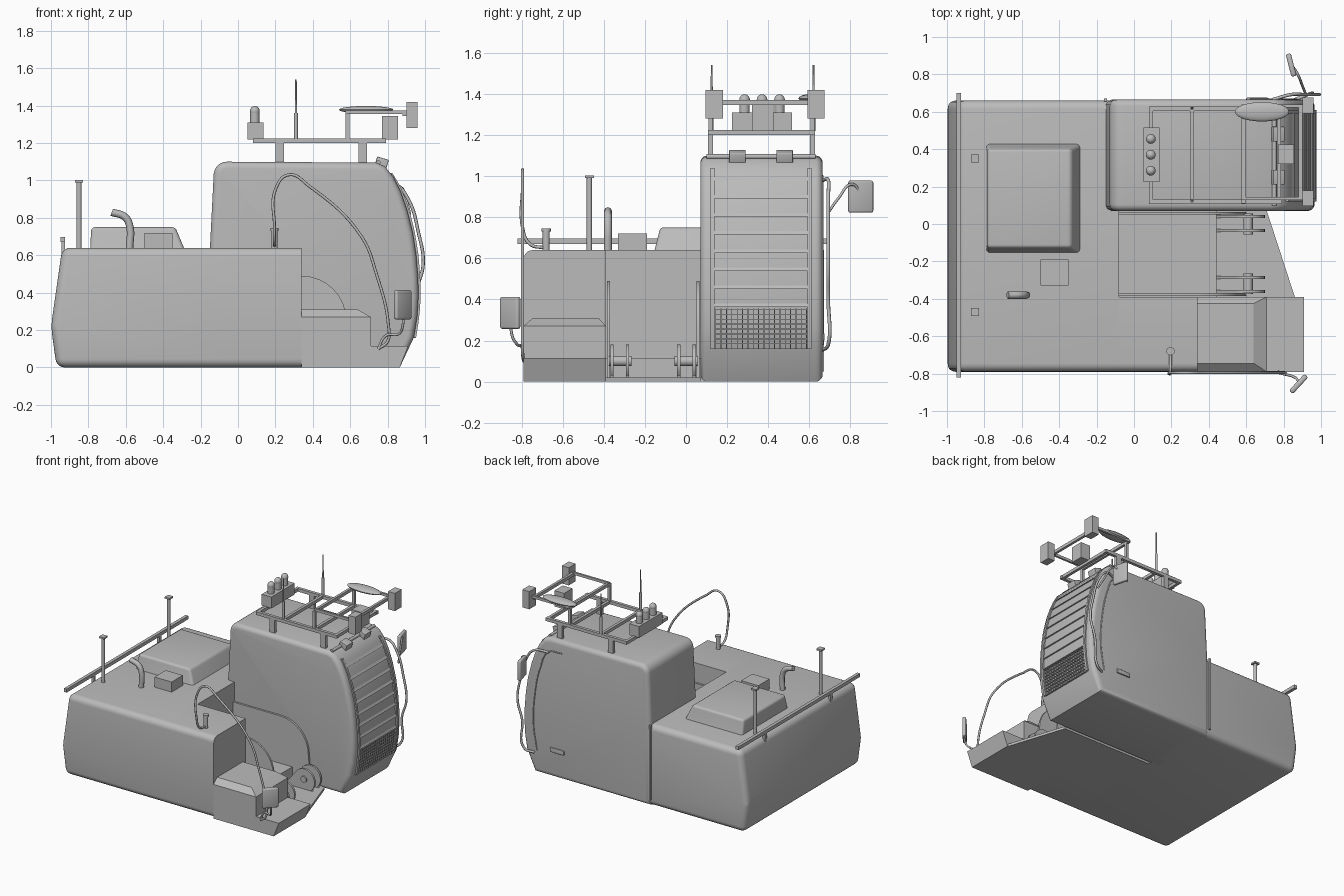
import bpy, bmesh, math
from mathutils import Vector, Matrix

old = bpy.data.objects.get("Cube")
if old:
    bpy.data.objects.remove(old, do_unlink=True)

GREY = (0.5, 0.5, 0.5, 1)
mat = bpy.data.materials.new("machine grey")
mat.use_nodes = True
mat.diffuse_color = GREY
mat.node_tree.nodes["Principled BSDF"].inputs["Base Color"].default_value = GREY


def finish(name, bm, smooth=True):
    bmesh.ops.recalc_face_normals(bm, faces=bm.faces)
    me = bpy.data.meshes.new(name)
    bm.to_mesh(me)
    bm.free()
    ob = bpy.data.objects.new(name, me)
    bpy.context.collection.objects.link(ob)
    me.materials.append(mat)
    if smooth:
        bpy.ops.object.select_all(action='DESELECT')
        ob.select_set(True)
        bpy.context.view_layer.objects.active = ob
        bpy.ops.object.shade_smooth_by_angle(angle=math.radians(35))
    return ob


def bevel(bm, rule, r, seg=5):
    edges = [e for e in bm.edges if rule(e.verts[0].co, e.verts[1].co)]
    bmesh.ops.bevel(bm, geom=edges, offset=r, segments=seg, profile=0.5, affect='EDGES')


def prism(name, pts, y0, y1, rule=None, r=0.0):
    """Side profile of (x, z) points pulled from y0 to y1."""
    bm = bmesh.new()
    f = bm.faces.new([bm.verts.new((x, y0, z)) for x, z in pts])
    out = bmesh.ops.extrude_face_region(bm, geom=[f])
    bmesh.ops.translate(bm, vec=(0, y1 - y0, 0),
                        verts=[v for v in out["geom"] if isinstance(v, bmesh.types.BMVert)])
    if rule:
        bevel(bm, rule, r)
    return finish(name, bm)


def box(name, x, y, z, r=0.0, tilt=None):
    bm = bmesh.new()
    size = Vector((x[1] - x[0], y[1] - y[0], z[1] - z[0]))
    mid = Vector((x[0] + x[1], y[0] + y[1], z[0] + z[1])) / 2
    bmesh.ops.create_cube(bm, size=1, matrix=Matrix.Diagonal(size).to_4x4())
    if r:
        bevel(bm, lambda a, b: True, r, 3)
    bm.transform(Matrix.Translation(mid) @ (tilt or Matrix()))
    return finish(name, bm, r > 0)


def rod(name, a, b, r, r2=None, sides=16):
    a, b = Vector(a), Vector(b)
    d = b - a
    bm = bmesh.new()
    m = Matrix.Translation((a + b) / 2) @ d.to_track_quat('Z', 'Y').to_matrix().to_4x4()
    bmesh.ops.create_cone(bm, cap_ends=True, segments=sides, radius1=r,
                          radius2=r if r2 is None else r2, depth=d.length, matrix=m)
    return finish(name, bm)


def ball(name, c, scale):
    bm = bmesh.new()
    bmesh.ops.create_uvsphere(bm, u_segments=24, v_segments=12, radius=1,
                              matrix=Matrix.Translation(c) @ Matrix.Diagonal(scale).to_4x4())
    return finish(name, bm)


def tube(name, pts, r):
    cu = bpy.data.curves.new(name, 'CURVE')
    cu.dimensions = '3D'
    cu.bevel_depth, cu.bevel_resolution, cu.resolution_u = r, 2, 8
    cu.use_fill_caps = True
    sp = cu.splines.new('BEZIER')
    sp.bezier_points.add(len(pts) - 1)
    for p, co in zip(sp.bezier_points, pts):
        p.co = co
        p.handle_left_type = p.handle_right_type = 'AUTO'
    ob = bpy.data.objects.new(name, cu)
    bpy.context.collection.objects.link(ob)
    cu.materials.append(mat)
    bpy.ops.object.select_all(action='DESELECT')
    ob.select_set(True)
    bpy.context.view_layer.objects.active = ob
    bpy.ops.object.convert(target='MESH')


# Rear body and right wing
END = -0.08
RIGHT, LEFT, INNER = -0.79, 0.66, -0.39
prism("rear_body", [(-0.97, 0), (-1, 0.22), (-0.94, 0.64), (END, 0.64), (END, 0)], RIGHT, LEFT,
      lambda a, b: not (abs(a.x - END) < 1e-4 and abs(b.x - END) < 1e-4), 0.045)
prism("right_wing", [(END, 0), (END, 0.64), (0.34, 0.64), (0.34, 0)], RIGHT, INNER,
      lambda a, b: a.y == b.y and a.z == b.z and a.y < -0.7, 0.045)
prism("right_step", [(0.34, 0), (0.34, 0.27), (0.71, 0.27), (0.71, 0.115), (0.91, 0.115),
                     (0.865, 0)], RIGHT, INNER)
step = box("step_tread", (0.34, 0.71), (RIGHT, INNER), (0.27, 0.31))
for v in step.data.vertices:
    if v.co.z > 0.3:
        v.co.y += 0.045 if v.co.y < -0.6 else -0.035
        v.co.x -= 0.07 if v.co.x > 0.5 else 0

# Boom bay floor, side plates and lugs
floor = box("bay_floor", (END, 0.8), (INNER, 0.07), (0, 0.02))
for v in floor.data.vertices:
    if v.co.x > 0.5:
        v.co.x = 0.71 if v.co.y > 0 else 0.86
box("bay_base", (END, 0.44), (INNER, 0.07), (0.02, 0.115))
arc = [(0.34 + 0.24 * math.sin(t * math.pi / 16), 0.25 + 0.24 * math.cos(t * math.pi / 16))
       for t in range(9)]
for y in (-0.385, 0.05):
    prism("bay_side_plate", [(END, 0.02), (END, 0.49)] + arc + [(0.6, 0.02)], y, y + 0.015)
lug = [(0.44, 0.02)] + [(0.61 + 0.09 * math.cos(a), 0.09 + 0.09 * math.sin(a))
                        for a in [math.pi * (0.75 - t / 12) for t in range(13)]] + [(0.68, 0.02)]
for y in (-0.36, -0.285, -0.035, 0.04):
    prism("boom_lug", lug, y - 0.008, y + 0.008)
for y in (-0.32, 0.0):
    rod("boom_pin", (0.61, y - 0.055, 0.1), (0.61, y + 0.055, 0.1), 0.025)

# Cab shell
FRONT = [(0.74, 1.095), (0.785, 1.075), (0.83, 1.02), (0.87, 0.94), (0.905, 0.84), (0.935, 0.72),
         (0.953, 0.6), (0.963, 0.48), (0.965, 0.38), (0.958, 0.27), (0.94, 0.16), (0.865, 0)]
back = [(-0.06 + 0.07 * math.cos(a), 1.03 + 0.07 * math.sin(a))
        for a in [math.pi * (0.97 - 0.47 * t / 6) for t in range(7)]]
prism("cab", [(-0.15, 0), (-0.15, 0.64)] + back + FRONT, 0.07, 0.665,
      lambda a, b: abs(a.y - b.y) < 1e-5, 0.035)


def front_x(z):
    for (x0, z0), (x1, z1) in zip(FRONT, FRONT[1:]):
        if z1 <= z <= z0:
            return x0 + (x1 - x0) * (z0 - z) / (z0 - z1)


# Front window guard: side rails, slats and mesh
zs = [0.16 + 0.88 * t / 12 for t in range(13)]
rail = [(front_x(z) + 0.012, z) for z in zs] + [(front_x(z) - 0.01, z) for z in reversed(zs)]
for y in (0.12, 0.592):
    prism("guard_rail", rail, y, y + 0.018)
for i in range(8):
    z = 0.37 + 0.088 * i
    prism("guard_slat", [(front_x(z) - 0.01, z - 0.007), (front_x(z) + 0.012, z - 0.007),
                         (front_x(z + 0.01) + 0.004, z + 0.01)], 0.135, 0.595)
for i in range(9):
    z = 0.16 + 0.024 * i
    box("mesh_bar", (front_x(z) - 0.005, front_x(z) + 0.009), (0.135, 0.595), (z - 0.002, z + 0.002))
low = [0.16, 0.27, 0.355]
for i in range(18):
    y = 0.145 + 0.026 * i
    prism("mesh_upright", [(front_x(z) + 0.009, z) for z in low]
          + [(front_x(z) - 0.005, z) for z in reversed(low)], y - 0.002, y + 0.002)

# Door seams, handle and grab rail
tube("door_seam", [(0.62, 0.665, 1.0), (0.74, 0.665, 0.98), (0.81, 0.665, 0.84), (0.86, 0.665, 0.6),
                   (0.87, 0.665, 0.38), (0.84, 0.665, 0.18)], 0.005)
box("door_edge", (-0.16, -0.145), (0.655, 0.672), (0.05, 0.64))
box("door_handle", (0.6, 0.72), (0.66, 0.675), (0.2, 0.235), 0.005)
tube("grab_rail", [(0.74, 0.665, 0.98), (0.84, 0.692, 0.98), (0.91, 0.692, 0.9), (0.965, 0.692, 0.72),
                   (0.99, 0.692, 0.55), (0.95, 0.692, 0.4), (0.93, 0.692, 0.18),
                   (0.86, 0.665, 0.155)], 0.009)

# Mirrors with their arms
for name, c, half_w, turn, arm in (
        ("left", (0.84, 0.85, 0.9), 0.062, 0.25,
         [(0.92, 0.69, 0.82), (0.9, 0.74, 0.89), (0.87, 0.81, 0.96), (0.84, 0.85, 0.9)]),
        ("right", (0.88, -0.855, 0.335), 0.06, -0.75,
         [(0.75, -0.79, 0.1), (0.79, -0.8, 0.17), (0.86, -0.82, 0.18), (0.88, -0.845, 0.22),
          (0.88, -0.85, 0.33)])):
    box(name + "_mirror", (c[0] - 0.014, c[0] + 0.014), (c[1] - half_w, c[1] + half_w),
        (c[2] - 0.078, c[2] + 0.078), 0.01, Matrix.Rotation(turn, 4, 'Z'))
    tube(name + "_mirror_arm", arm, 0.007)

# Right hoop rail and its post
tube("hoop_rail", [(0.195, -0.68, 0.65), (0.195, -0.76, 0.67), (0.195, -0.795, 0.75),
                   (0.2, -0.795, 0.95), (0.27, -0.795, 1.03), (0.38, -0.795, 0.97),
                   (0.66, -0.795, 0.7), (0.74, -0.795, 0.5), (0.805, -0.795, 0.22),
                   (0.8, -0.795, 0.14), (0.75, -0.79, 0.1)], 0.008)
rod("fuel_post", (0.195, -0.68, 0.64), (0.195, -0.68, 0.73), 0.017)
rod("fuel_cap", (0.195, -0.68, 0.73), (0.195, -0.68, 0.745), 0.022)

# Deck: hood, small box, exhaust, rear rail and posts
prism("engine_hood", [(-0.79, 0.63), (-0.785, 0.75), (-0.335, 0.75), (-0.285, 0.63)], -0.155, 0.43,
      lambda a, b: a.z > 0.65 or b.z > 0.65, 0.02)
hood = bpy.data.objects["engine_hood"]
for v in hood.data.vertices:
    if v.co.z > 0.7:
        v.co.y += 0.025 if v.co.y < 0.1 else -0.025
box("deck_box", (-0.5, -0.35), (-0.33, -0.19), (0.64, 0.72))
tube("exhaust", [(-0.58, -0.38, 0.63), (-0.58, -0.38, 0.76), (-0.605, -0.38, 0.805),
                 (-0.675, -0.38, 0.83)], 0.02)
box("rear_rail", (-0.95, -0.925), (-0.82, 0.7), (0.67, 0.697))
for y in (-0.47, 0.35):
    box("rail_bracket", (-0.945, -0.925), (y - 0.012, y + 0.012), (0.59, 0.67))
    rod("deck_post", (-0.85, y, 0.63), (-0.85, y, 0.99), 0.013)
    box("post_cap", (-0.872, -0.828), (y - 0.022, y + 0.022), (0.99, 1.003))

# Roof rack
for y in (0.12, 0.615):
    box("rack_side", (0.08, 0.79), (y - 0.012, y + 0.012), (1.2, 1.225))
    for x in (0.2, 0.645):
        box("rack_leg", (x, x + 0.045), (y - 0.012, y + 0.012), (1.08, 1.2))
    rod("antenna_base", (0.31, y + 0.005, 1.22), (0.31, y + 0.005, 1.36), 0.01)
    rod("antenna_whip", (0.31, y + 0.005, 1.36), (0.31, y + 0.005, 1.54), 0.006, 0.004)
    box("upper_rack_side", (0.575, 0.9), (y + 0.008, y + 0.024), (1.355, 1.375))
    box("upper_rack_leg", (0.575, 0.595), (y - 0.01, y + 0.01), (1.22, 1.36))
    box("rack_lamp", (0.9, 0.96), (y - 0.025, y + 0.06 - 0.0), (1.28, 1.42))
for x in (0.08, 0.3, 0.575, 0.765):
    box("rack_crossbar", (x, x + 0.022), (0.11, 0.625), (1.2, 1.225))
for x in (0.575, 0.88):
    box("upper_crossbar", (x, x + 0.02), (0.13, 0.63), (1.345, 1.37))
box("front_lamp", (0.77, 0.855), (0.32, 0.425), (1.22, 1.345))
box("beacon_box", (0.05, 0.135), (0.225, 0.515), (1.22, 1.31))
for y in (0.285, 0.37, 0.455):
    rod("beacon_base", (0.09, y, 1.31), (0.09, y, 1.37), 0.025)
    ball("beacon_top", (0.09, y, 1.37), (0.026, 0.026, 0.028))
ball("antenna_dome", (0.685, 0.6, 1.378), (0.145, 0.052, 0.02))

# Cab brow bar and work lights
rod("brow_bar", (0.75, 0.1, 1.095), (0.75, 0.63, 1.095), 0.012)
for y in (0.25, 0.48):
    box("work_light", (0.735, 0.8), (y - 0.04, y + 0.04), (1.065, 1.12), 0.004,
        Matrix.Rotation(0.3, 4, 'Y'))
